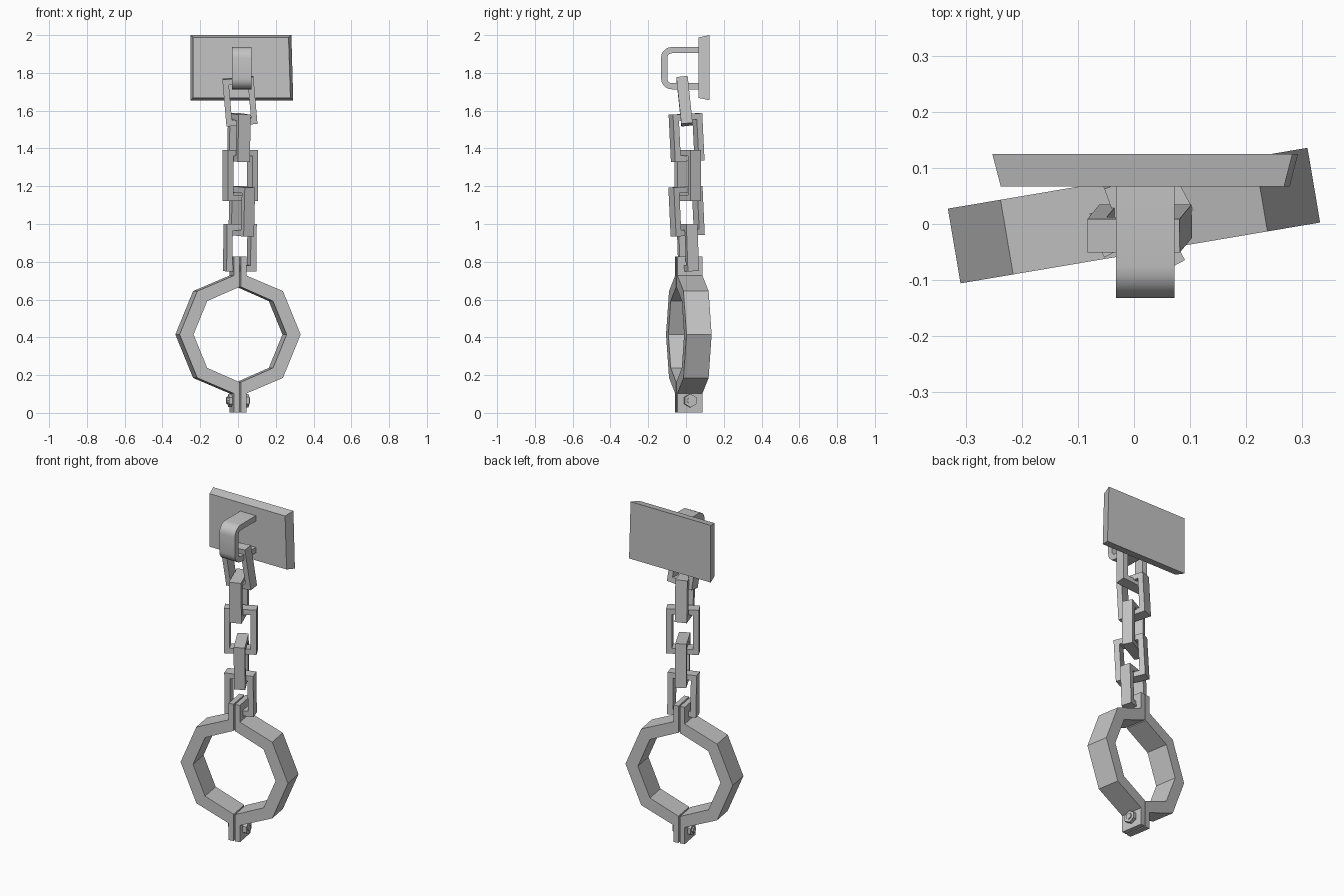
import bpy, bmesh
from math import radians, sin, cos
from mathutils import Matrix

if "Cube" in bpy.data.objects:
    bpy.data.objects.remove(bpy.data.objects["Cube"], do_unlink=True)

iron = bpy.data.materials.new("grey_iron")
iron.use_nodes = True
GREY = (0.55, 0.55, 0.55, 1)
iron.diffuse_color = GREY
iron.node_tree.nodes["Principled BSDF"].inputs["Base Color"].default_value = GREY


def finish(name, bm, loc=(0, 0, 0), rot=(0, 0, 0)):
    bmesh.ops.recalc_face_normals(bm, faces=bm.faces)
    mesh = bpy.data.meshes.new(name)
    bm.to_mesh(mesh)
    bm.free()
    mesh.materials.append(iron)
    ob = bpy.data.objects.new(name, mesh)
    bpy.context.collection.objects.link(ob)
    ob.location = loc
    ob.rotation_euler = [radians(a) for a in rot]
    return ob


def band(name, outer, inner, depth, closed, loc, rot=(0, 0, 0)):
    """Flat strip between two XZ outlines, given depth along Y."""
    bm = bmesh.new()
    d = depth / 2
    rings = []
    for (ox, oz), (ix, iz) in zip(outer, inner):
        corners = ((ox, -d, oz), (ox, d, oz), (ix, d, iz), (ix, -d, iz))
        rings.append([bm.verts.new(c) for c in corners])
    pairs = list(zip(rings, rings[1:]))
    if closed:
        pairs.append((rings[-1], rings[0]))
    else:
        bm.faces.new(rings[0])
        bm.faces.new(rings[-1])
    for a, b in pairs:
        for i in range(4):
            j = (i + 1) % 4
            bm.faces.new((a[i], a[j], b[j], b[i]))
    return finish(name, bm, loc, rot)


def rectangle(w, h):
    return [(-w / 2, -h / 2), (w / 2, -h / 2), (w / 2, h / 2), (-w / 2, h / 2)]


def polar(r, degrees, cx=0, cz=0):
    a = radians(degrees)
    return (cx + r * cos(a), cz + r * sin(a))


# Wall plate with a slightly smaller front face
bm = bmesh.new()
bmesh.ops.create_cube(bm, size=1)
for v in bm.verts:
    front = v.co.y < 0
    sx, sz = (0.515, 0.32) if front else (0.545, 0.345)
    v.co.x *= sx
    v.co.z *= sz
    v.co.y *= 0.058
    if v.co.x > 0 and v.co.z > 0:
        v.co.x -= 0.01
finish("wall_plate", bm, (0.02, 0.096, 1.8275))


# Rounded staple fixed to the plate
def staple_outline(r):
    top, bottom, x = 1.88, 1.77, -0.075
    pts = [(0.08, top + r)]
    pts += [polar(r, 90 + 18 * i, x, top) for i in range(6)]
    pts += [polar(r, 180 + 18 * i, x, bottom) for i in range(6)]
    return pts + [(0.08, bottom - r)]


staple = band("staple", staple_outline(0.057), staple_outline(0.024), 0.104,
              False, (0.02, 0, 0), (0, 0, 90))
bpy.ops.object.select_all(action="DESELECT")
staple.select_set(True)
bpy.context.view_layer.objects.active = staple
bpy.ops.object.shade_smooth_by_angle(angle=radians(35))

# Chain links: width, height, strip depth, position, rotation
BAR = 0.032
links = [
    (0.165, 0.25, 0.060, (0.010, -0.008, 1.650), (6, -5, 0)),
    (0.165, 0.25, 0.068, (0.005, 0.003, 1.458), (0, 3, -70)),
    (0.180, 0.27, 0.062, (0.012, 0.010, 1.257), (0, 0, 28)),
    (0.172, 0.26, 0.062, (0.020, 0.003, 1.068), (0, 3, -62)),
    (0.165, 0.25, 0.062, (0.010, 0.010, 0.875), (2, 0, 18)),
]
for n, (w, h, depth, loc, rot) in enumerate(links, 1):
    band(f"chain_link_{n}", rectangle(w, h),
         rectangle(w - 2 * BAR, h - 2 * BAR), depth, True, loc, rot)

# Octagonal cuff: two hinged halves with flat flanges at top and bottom
CUFF_LOC, CUFF_ROT = (0, 0.015, 0.415), (0, 0, 9.6)
FLANGE, GAP, TIP = 0.034, 0.004, 0.413
for side, sign in (("left", 1), ("right", -1)):
    arc = (45, 0, -45)
    outer = [(FLANGE, TIP), (FLANGE, 0.312)]
    outer += [polar(0.325, a) for a in arc]
    outer += [(FLANGE, -0.312), (FLANGE, -TIP)]
    inner = [(GAP, TIP), (GAP, 0.252)]
    inner += [polar(0.25, a) for a in arc]
    inner += [(GAP, -0.252), (GAP, -TIP)]
    band(f"cuff_half_{side}", [(sign * x, z) for x, z in outer],
         [(sign * x, z) for x, z in inner], 0.135, False, CUFF_LOC, CUFF_ROT)


# Bolt, head and nut through the bottom flanges
def bolt_part(name, radius, x0, x1, sides):
    bm = bmesh.new()
    turn = Matrix.Translation(((x0 + x1) / 2, 0, 0)) @ Matrix.Rotation(radians(90), 4, "Y")
    bmesh.ops.create_cone(bm, cap_ends=True, segments=sides, radius1=radius,
                          radius2=radius, depth=x1 - x0,
                          matrix=turn @ Matrix.Rotation(radians(90), 4, "Z"))
    finish(name, bm, (0, 0.015, 0.065), CUFF_ROT)


bolt_part("bolt_shaft", 0.018, -0.062, 0.062, 8)
bolt_part("bolt_head", 0.036, 0.034, 0.056, 6)
bolt_part("bolt_nut", 0.034, -0.052, -0.034, 6)
